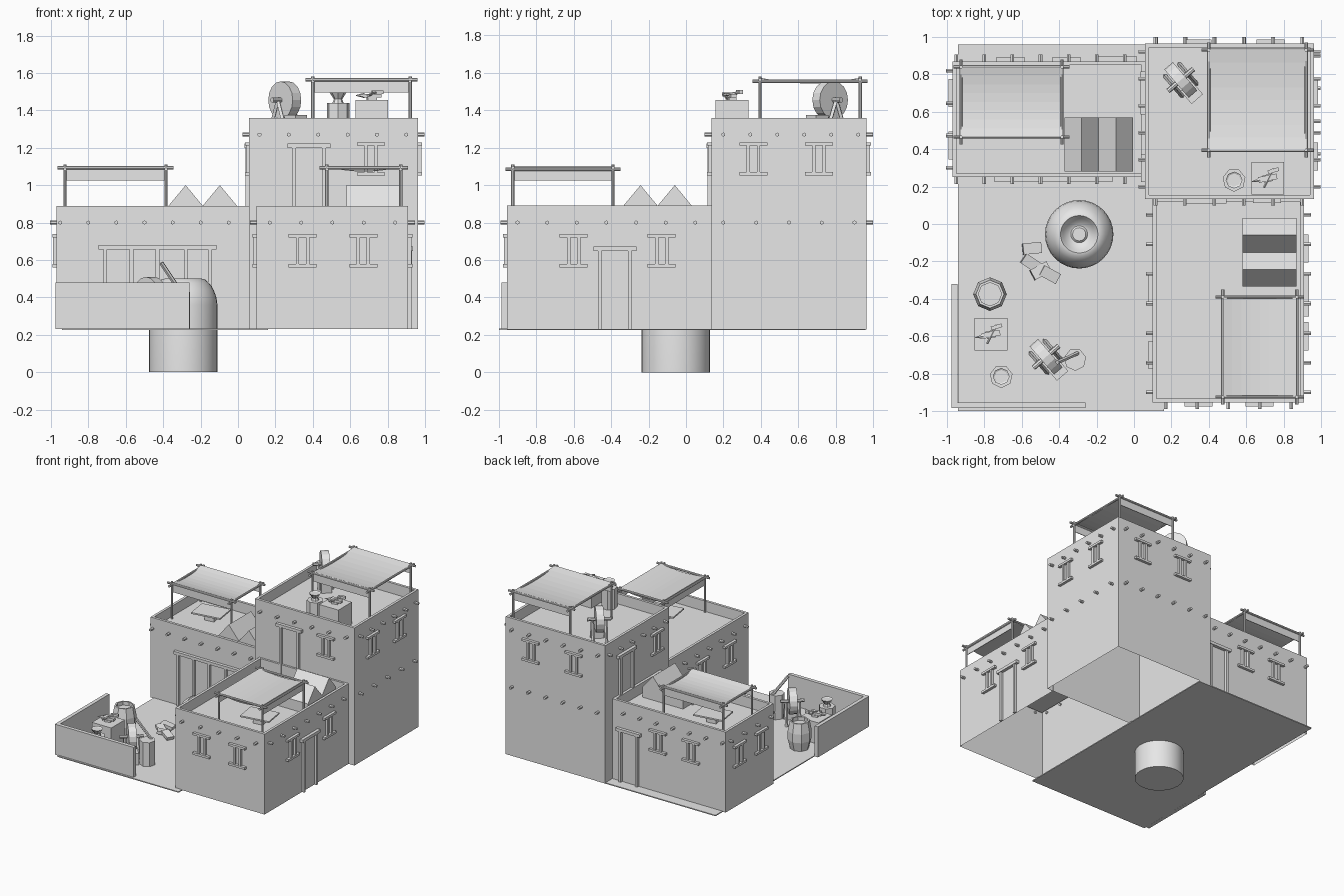
import bpy, bmesh, math
from mathutils import Matrix, Vector

old = bpy.data.objects.get("Cube")
if old:
    bpy.data.objects.remove(old, do_unlink=True)

clay = bpy.data.materials.new("pale_grey")
clay.use_nodes = True
clay.diffuse_color = (0.8, 0.8, 0.8, 1)
clay.node_tree.nodes["Principled BSDF"].inputs["Base Color"].default_value = (0.8, 0.8, 0.8, 1)
GROUND = 0.23
PARAPET = 0.085


def finish(name, bm, matrix=None):
    mesh = bpy.data.meshes.new(name)
    if matrix:
        bm.transform(matrix)
    bm.to_mesh(mesh)
    bm.free()
    ob = bpy.data.objects.new(name, mesh)
    mesh.materials.append(clay)
    bpy.context.collection.objects.link(ob)
    return ob


def box(name, centre, size, turn=0, tilt=0):
    bm = bmesh.new()
    bmesh.ops.create_cube(bm, size=1, matrix=Matrix.Diagonal((*size, 1)))
    return finish(name, bm, Matrix.Translation(centre) @ Matrix.Rotation(turn, 4, 'Z') @ Matrix.Rotation(tilt, 4, 'Y'))


def rod(name, a, b, r, sides=8, r2=None):
    a, b = Vector(a), Vector(b)
    bm = bmesh.new()
    bmesh.ops.create_cone(bm, cap_ends=True, segments=sides, radius1=r, radius2=r if r2 is None else r2, depth=(b - a).length)
    turn = (b - a).to_track_quat('Z', 'Y').to_matrix().to_4x4()
    return finish(name, bm, Matrix.Translation((a + b) / 2) @ turn)


def lathe(name, centre, profile, sides):
    bm = bmesh.new()
    rings = [[bm.verts.new((r * math.cos(k * math.tau / sides), r * math.sin(k * math.tau / sides), z))
              for k in range(sides)] for r, z in profile]
    for low, high in zip(rings, rings[1:]):
        for k in range(sides):
            j = (k + 1) % sides
            bm.faces.new((low[k], low[j], high[j], high[k]))
    bm.faces.new(rings[0][::-1])
    bm.faces.new(rings[-1])
    return finish(name, bm, Matrix.Translation(centre))


# Open-bottomed house shell with a sunken roof terrace
def house(name, x0, x1, y0, y1, top):
    bm = bmesh.new()
    bmesh.ops.create_cube(bm, size=1, matrix=Matrix.Translation(((x0 + x1) / 2, (y0 + y1) / 2, (GROUND + top) / 2))
                          @ Matrix.Diagonal((x1 - x0, y1 - y0, top - GROUND, 1)))
    bm.normal_update()
    bmesh.ops.delete(bm, geom=[f for f in bm.faces if f.normal.z < -0.5], context='FACES_ONLY')
    roof = [f for f in bm.faces if f.normal.z > 0.5]
    bmesh.ops.inset_region(bm, faces=roof, thickness=0.03)
    new = bmesh.ops.extrude_discrete_faces(bm, faces=roof)["faces"]
    bmesh.ops.translate(bm, verts=list(new[0].verts), vec=(0, 0, -PARAPET))
    finish(name, bm)
    return {"front": ('y', y0, -1), "back": ('y', y1, 1), "left": ('x', x1, 1), "right": ('x', x0, -1)}


# Trim fixed to a wall: u runs along the wall, d is how far it stands out
def trim(name, wall, u, z, w, h, d=0.02):
    axis, pos, sign = wall
    out = pos + sign * d / 2
    if axis == 'x':
        box(name, (out, u, z), (d, w, h))
    else:
        box(name, (u, out, z), (w, d, h))


def window(wall, u, z):
    for dz in (-0.08, 0.08):
        trim("window_lintel_or_sill", wall, u, z + dz, 0.15, 0.018, 0.022)
    for du in (-0.027, 0.027):
        trim("window_jamb", wall, u + du, z, 0.018, 0.145, 0.018)


def doorway(wall, posts, base, top):
    for u in posts:
        trim("door_post", wall, u, (base + top) / 2, 0.02, top - base)
    mid = (posts[0] + posts[-1]) / 2
    trim("door_lintel", wall, mid, top, posts[-1] - posts[0] + 0.07, 0.024, 0.025)


def beam_ends(wall, start, end, z, count):
    axis, pos, sign = wall
    for k in range(count):
        u = start + (end - start) * k / (count - 1)
        a, b = pos - sign * 0.01, pos + sign * 0.035
        ends = [(p, u, z) if axis == 'x' else (u, p, z) for p in (a, b)]
        rod("roof_beam_end", *ends, 0.011, 6)


# Canopy: four posts, four rails, sagging cloth with a hanging flap at both ends
def canopy(x0, x1, y0, y1, floor, sag_axis):
    top = floor + 0.28
    for x in (x0, x1):
        for y in (y0, y1):
            rod("canopy_post", (x, y, floor), (x, y, floor + 0.305), 0.009)
        rod("canopy_rail", (x, y0 - 0.04, top), (x, y1 + 0.04, top), 0.009)
    for y in (y0, y1):
        rod("canopy_rail", (x0 - 0.04, y, top + 0.008), (x1 + 0.04, y, top + 0.008), 0.009)
    steps = 8
    profile = [(0, -0.06)] + [(k / steps, 0.018 - 0.1 * (k / steps) * (1 - k / steps))
                              for k in range(steps + 1)] + [(1, -0.06)]
    bm = bmesh.new()
    rows = []
    for t, z in profile:
        if sag_axis == 'y':
            y = y0 + (y1 - y0) * t
            ends = ((x0, y), (x1, y))
        else:
            x = x0 + (x1 - x0) * t
            ends = ((x, y1), (x, y0))
        rows.append([bm.verts.new((*e, top + z)) for e in ends])
    for p, q in zip(rows, rows[1:]):
        bm.faces.new((p[0], p[1], q[1], q[0]))
    cloth = finish("canopy_cloth", bm)
    thick = cloth.modifiers.new("thickness", 'SOLIDIFY')
    thick.thickness = 0.005


# Triangular ridge tent standing on a low base
def ridge(centre, width, length, turn):
    bm = bmesh.new()
    h = width / 2
    ends = [[bm.verts.new((x, y, z)) for x, z in ((-h, -PARAPET), (h, -PARAPET), (h, 0), (0, 0.11), (-h, 0))]
            for y in (-length / 2, length / 2)]
    bm.faces.new(ends[0])
    bm.faces.new(ends[1][::-1])
    for k in range(5):
        j = (k + 1) % 5
        bm.faces.new((ends[0][j], ends[0][k], ends[1][k], ends[1][j]))
    finish("ridge_skylight", bm, Matrix.Translation(centre) @ Matrix.Rotation(turn, 4, 'Z'))


# Workshop furniture
def grindstone(x, y, z):
    c = Vector((x, y, z + 0.18))
    axis = Vector((0.75, 0.65, 0)).normalized()
    along = Vector((0.65, -0.75, 0)).normalized()
    rod("grindstone_wheel", c - axis * 0.03, c + axis * 0.03, 0.1, 16)
    rod("grindstone_axle", c - axis * 0.09, c + axis * 0.09, 0.014)
    for s in (-0.05, 0.05):
        for t in (-0.07, 0.07):
            foot = c + axis * s + along * t
            rod("grindstone_leg", (foot.x, foot.y, z), c + axis * s, 0.012, 4)
    seat = c + along * 0.09
    box("grindstone_trough", (seat.x, seat.y, z + 0.05), (0.09, 0.08, 0.1), math.atan2(along.y, along.x))


def anvil(x, y, z):
    box("anvil_block", (x, y, z + 0.09), (0.175, 0.175, 0.18))
    box("anvil_foot", (x, y, z + 0.187), (0.05, 0.04, 0.015), 0.2)
    box("anvil_body", (x, y, z + 0.203), (0.1, 0.03, 0.02), 0.2)
    rod("anvil_horn", (x - 0.04, y - 0.01, z + 0.205), (x - 0.085, y - 0.018, z + 0.205), 0.014, 6, 0.002)
    rod("hammer_handle", (x - 0.02, y - 0.05, z + 0.205), (x + 0.03, y + 0.05, z + 0.222), 0.007, 6)
    box("hammer_head", (x + 0.03, y + 0.04, z + 0.222), (0.06, 0.02, 0.02), 0.3)


def stump(x, y, z):
    rod("chopping_stump", (x, y, z), (x, y, z + 0.165), 0.062, 7)
    lathe("stump_bowl", (x, y, z + 0.165), [(0.03, 0), (0.022, 0.02), (0.045, 0.055), (0.035, 0.05)], 8)


# Ground and yard walls
box("ground_slab", (-0.39, -0.02, GROUND), (1.1, 1.96, 0.008))
box("yard_wall_front", (-0.617, -0.97, 0.355), (0.715, 0.03, 0.25))
box("yard_wall_side", (-0.96, -0.652, 0.355), (0.03, 0.665, 0.25))

# Houses
long_house = house("long_house", -0.97, 0.06, 0.25, 0.87, 0.89)
side_house = house("side_house", 0.1, 0.91, -0.955, 0.14, 0.89)
tower = house("tower", 0.06, 0.963, 0.135, 0.965, 1.36)

# Windows
for wall, places, z in [
    (side_house["front"], (0.345, 0.67), 0.65), (side_house["left"], (-0.6, -0.13), 0.65),
    (side_house["right"], (-0.7, -0.35), 0.65), (long_house["right"], (0.42, 0.7), 0.65),
    (long_house["back"], (-0.66, -0.36), 0.65), (tower["front"], (0.71,), 1.14),
    (tower["left"], (0.36, 0.71), 1.14), (tower["back"], (0.34, 0.73), 1.14), (tower["right"], (0.3,), 1.14),
]:
    for u in places:
        window(wall, u, z)

# Doors
doorway(long_house["front"], [-0.71, -0.57, -0.43, -0.28, -0.15], GROUND, 0.667)
doorway(long_house["back"], [-0.17, -0.02], GROUND, 0.66)
doorway(side_house["left"], [-0.46, -0.3], GROUND, 0.66)
doorway(tower["front"], [0.3, 0.46], 0.805, 1.21)
doorway(tower["right"], [0.62, 0.78], 0.805, 1.21)

# Beam ends
for side in ("front", "back"):
    beam_ends(long_house[side], -0.95, -0.05, 0.8, 7)
    beam_ends(tower[side], 0.115, 0.9, 1.27, 6)
beam_ends(long_house["right"], 0.3, 0.82, 0.8, 4)
beam_ends(side_house["front"], 0.17, 0.84, 0.8, 5)
for side in ("left", "right"):
    beam_ends(side_house[side], -0.9, 0.05, 0.8, 7)
    beam_ends(tower[side], 0.2, 0.92, 1.27, 6)
beam_ends(tower["left"], 0.2, 0.9, 0.8, 5)
beam_ends(tower["back"], 0.12, 0.9, 0.8, 6)

# Rooftop canopies, tables and skylights
canopy(-0.925, -0.385, 0.465, 0.84, 0.805, 'y')
canopy(0.475, 0.87, -0.925, -0.39, 0.805, 'x')
canopy(0.4, 0.92, 0.395, 0.93, 1.275, 'y')
for x, y in ((-0.68, 0.62), (0.66, -0.66)):
    box("low_table_top", (x, y, 0.87), (0.24, 0.18, 0.012), 0.15)
    box("low_table_foot", (x, y, 0.835), (0.08, 0.06, 0.06), 0.15)
for k in (0, 1):
    ridge((-0.28 + 0.183 * k, 0.425, 0.89), 0.183, 0.29, 0)
    ridge((0.725, -0.06 - 0.183 * k, 0.89), 0.183, 0.29, math.pi / 2)

# Tower workshop and yard workshop
grindstone(0.25, 0.77, 1.275)
anvil(0.715, 0.245, 1.275)
stump(0.535, 0.235, 1.275)
grindstone(-0.47, -0.71, GROUND)
anvil(-0.765, -0.59, GROUND)
stump(-0.71, -0.815, GROUND)

# Barrel, bucket with stick, leaning disc and stacked tiles
lathe("barrel", (-0.77, -0.375, GROUND), [(0.07, 0), (0.09, 0.08), (0.09, 0.15), (0.075, 0.23), (0.062, 0.23), (0.062, 0.2)], 8)
rod("quench_bucket", (-0.315, -0.725, GROUND), (-0.315, -0.725, 0.43), 0.06, 7)
rod("bucket_stick", (-0.3, -0.69, 0.42), (-0.41, -0.74, 0.585), 0.012, 6)
for x, y, turn in ((-0.545, -0.13, 0.1), (-0.55, -0.21, -0.6), (-0.5, -0.25, 0.5), (-0.45, -0.27, -0.5)):
    box("tile", (x, y, GROUND + 0.03), (0.1, 0.06, 0.025), turn, 0.2)

# Kiln with a shaft reaching below the slab
kiln = lathe("kiln", (-0.293, -0.055, 0), [
    (0.183, 0), (0.183, 0.36), (0.178, 0.4), (0.163, 0.44), (0.14, 0.475), (0.115, 0.497), (0.1, 0.5),
    (0.085, 0.48), (0.06, 0.45), (0.045, 0.445), (0.035, 0.455)], 32)
bpy.context.view_layer.objects.active = kiln
kiln.select_set(True)
bpy.ops.object.shade_smooth_by_angle(angle=math.radians(40))
